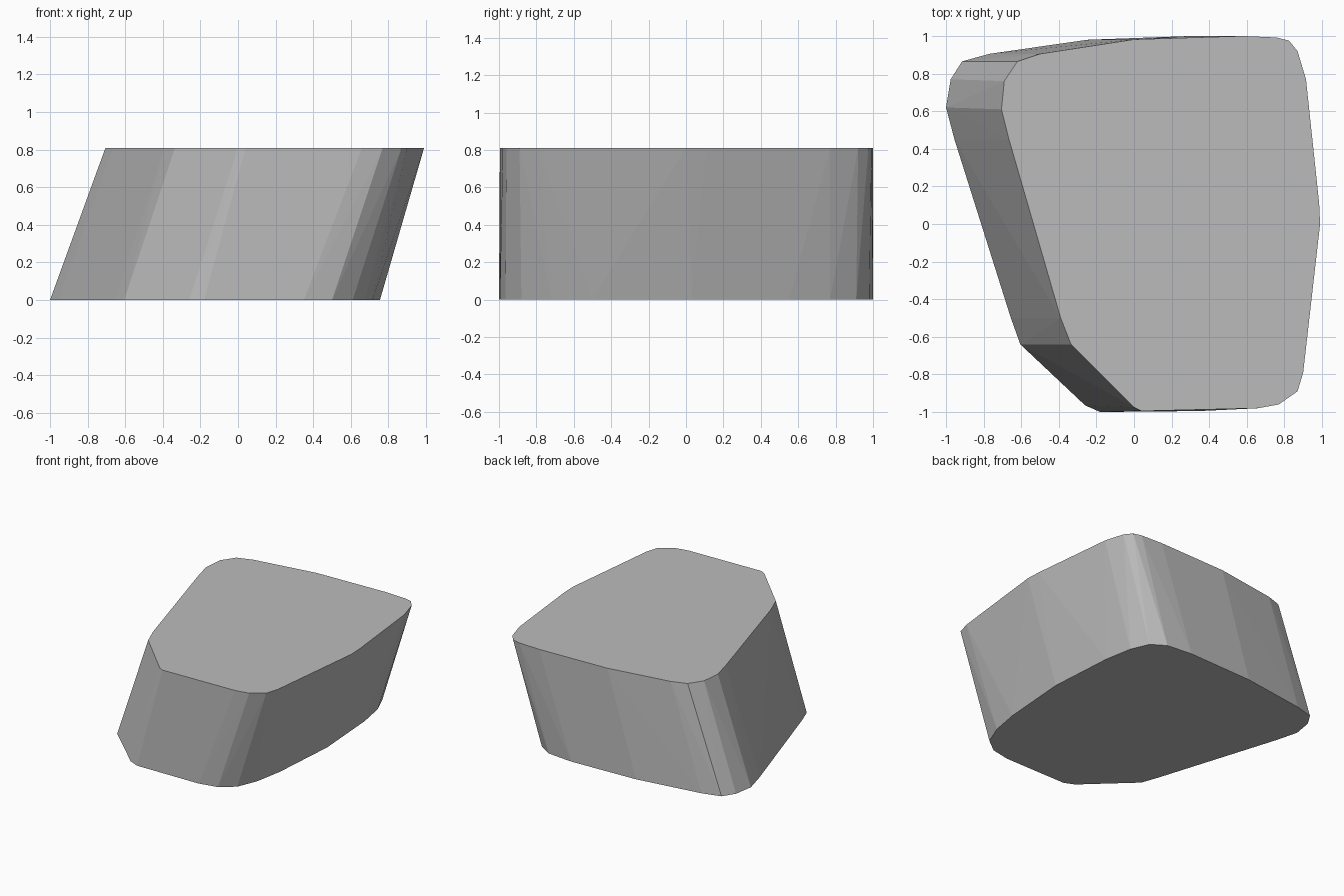
import bpy
import bmesh

HEIGHT = 0.81

# Outline of the flat underside, counter-clockwise
BOTTOM = [(-1.0, 0.62), (-0.955, 0.45), (-0.655, -0.50), (-0.605, -0.64),
          (-0.26, -0.965), (-0.18, -1.0), (0.35, -0.995), (0.50, -0.965),
          (0.61, -0.88), (0.675, -0.72), (0.715, -0.50), (0.755, 0.03),
          (0.72, 0.55), (0.68, 0.77), (0.62, 0.91), (0.51, 0.98),
          (0.30, 1.0), (-0.25, 0.98), (-0.77, 0.905), (-0.915, 0.865),
          (-0.975, 0.77)]

# Outline of the flat top, leaning towards +x
TOP = [(-0.705, 0.61), (-0.665, 0.45), (-0.39, -0.50), (-0.335, -0.64),
       (0.0, -0.975), (0.04, -0.995), (0.66, -0.98), (0.77, -0.96),
       (0.87, -0.89), (0.90, -0.79), (0.99, 0.0), (0.985, 0.11),
       (0.915, 0.77), (0.87, 0.92), (0.825, 0.975), (0.76, 0.992),
       (0.58, 1.0), (0.0, 0.982), (-0.50, 0.905), (-0.62, 0.865),
       (-0.69, 0.76)]

# Leaning block: hull stretched between the two outlines
bm = bmesh.new()
for outline, z in ((BOTTOM, 0.0), (TOP, HEIGHT)):
    for x, y in outline:
        bm.verts.new((x, y, z))
hull = bmesh.ops.convex_hull(bm, input=bm.verts[:])
loose = [v for v in bm.verts if not v.link_faces]
bmesh.ops.delete(bm, geom=loose, context='VERTS')

# Merge the flat caps into single faces
bmesh.ops.dissolve_limit(bm, angle_limit=0.002, verts=bm.verts[:], edges=bm.edges[:])
bmesh.ops.recalc_face_normals(bm, faces=bm.faces[:])

mesh = bpy.data.meshes.new("leaning_block")
bm.to_mesh(mesh)
bm.free()

grey = bpy.data.materials.new("stone grey")
grey.diffuse_color = (0.5, 0.5, 0.5, 1.0)
mesh.materials.append(grey)

block = bpy.data.objects.new("leaning_block", mesh)
bpy.context.collection.objects.link(block)
